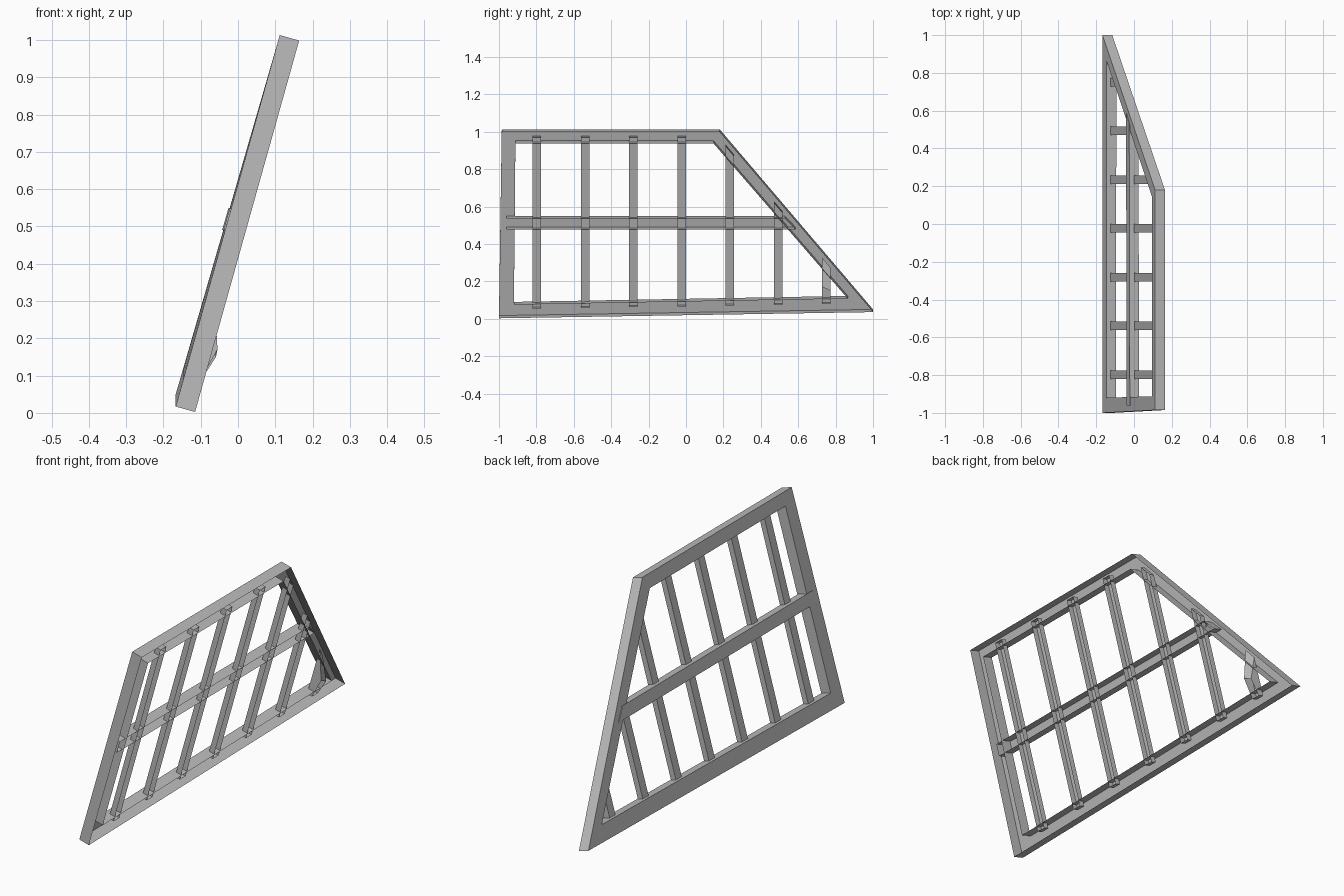
import bpy, bmesh
from mathutils import Vector

cube = bpy.data.objects.get("Cube")
if cube:
    bpy.data.objects.remove(cube, do_unlink=True)

grey = bpy.data.materials.new("plain grey")
grey.use_nodes = True
colour = (0.5, 0.5, 0.5, 1)
grey.diffuse_color = colour
grey.node_tree.nodes["Principled BSDF"].inputs["Base Color"].default_value = colour

NORMAL = Vector((0.963, 0, -0.27))   # direction of the channels' open side
DEPTH = 0.054


def place(y, z, depth):
    """Point on the leaning, slightly twisted panel, sunk by depth."""
    base = 0.017 + 0.0165 * (y + 1)
    x = -0.167 + 0.279 * (z - base) / (1.013 - base)
    return Vector((x, y, z)) + NORMAL * depth


def finish(name, bm):
    bmesh.ops.recalc_face_normals(bm, faces=bm.faces)
    mesh = bpy.data.meshes.new(name)
    bm.to_mesh(mesh)
    bm.free()
    mesh.materials.append(grey)
    obj = bpy.data.objects.new(name, mesh)
    bpy.context.collection.objects.link(obj)


def ring(bm, points):
    return [bm.verts.new(p) for p in points]


def bridge(bm, a, b):
    for i in range(len(a)):
        j = (i + 1) % len(a)
        bm.faces.new((a[i], a[j], b[j], b[i]))


def channel(name, back, rim):
    """Bar with a back and four walls, open on the other side."""
    bm = bmesh.new()
    a, b = ring(bm, back), ring(bm, rim)
    bm.faces.new(a)
    bridge(bm, a, b)
    finish(name, bm)


# Outer frame: one mitred channel with outer and inner walls
outer = [(-1, 0.017), (1, 0.05), (0.18, 1.013), (-0.985, 1.013)]
inner = [(-0.92, 0.09), (0.865, 0.122), (0.147, 0.952), (-0.912, 0.952)]
bm = bmesh.new()
loops = [ring(bm, [place(y, z, d) for y, z in pts])
         for pts, d in ((outer, DEPTH), (outer, 0), (inner, 0), (inner, DEPTH))]
for a, b in zip(loops, loops[1:]):
    bridge(bm, a, b)
finish("outer_frame", bm)

# Middle rail with a slanted rear end
rail = [(-0.96, 0.49), (0.585, 0.49), (0.53, 0.548), (-0.96, 0.548)]
channel("middle_rail",
        [place(y, z, -0.004) for y, z in rail],
        [place(y, z, 0.047) for y, z in rail])

# Upright bars, the rear ones cut along the sloping side
for i in range(7):
    y0 = -0.82 + 0.258 * i
    y1 = y0 + 0.045
    low = 0.068 + 0.004 * i
    tops = [min(0.982, 0.99 - 1.17 * (y - 0.165)) for y in (y0, y1)]
    bar = [(y0, low), (y1, low), (y1, tops[1]), (y0, tops[0])]
    rim = [place(y, z, 0.05) for y, z in bar]
    if i == 6:
        # The shortest bar flares out at its top
        rim[2:] = [place(y1, 0.17, 0.075), place(y0, 0.19, 0.073)]
    channel("upright_bar_%d" % (i + 1), [place(y, z, 0.022) for y, z in bar], rim)
